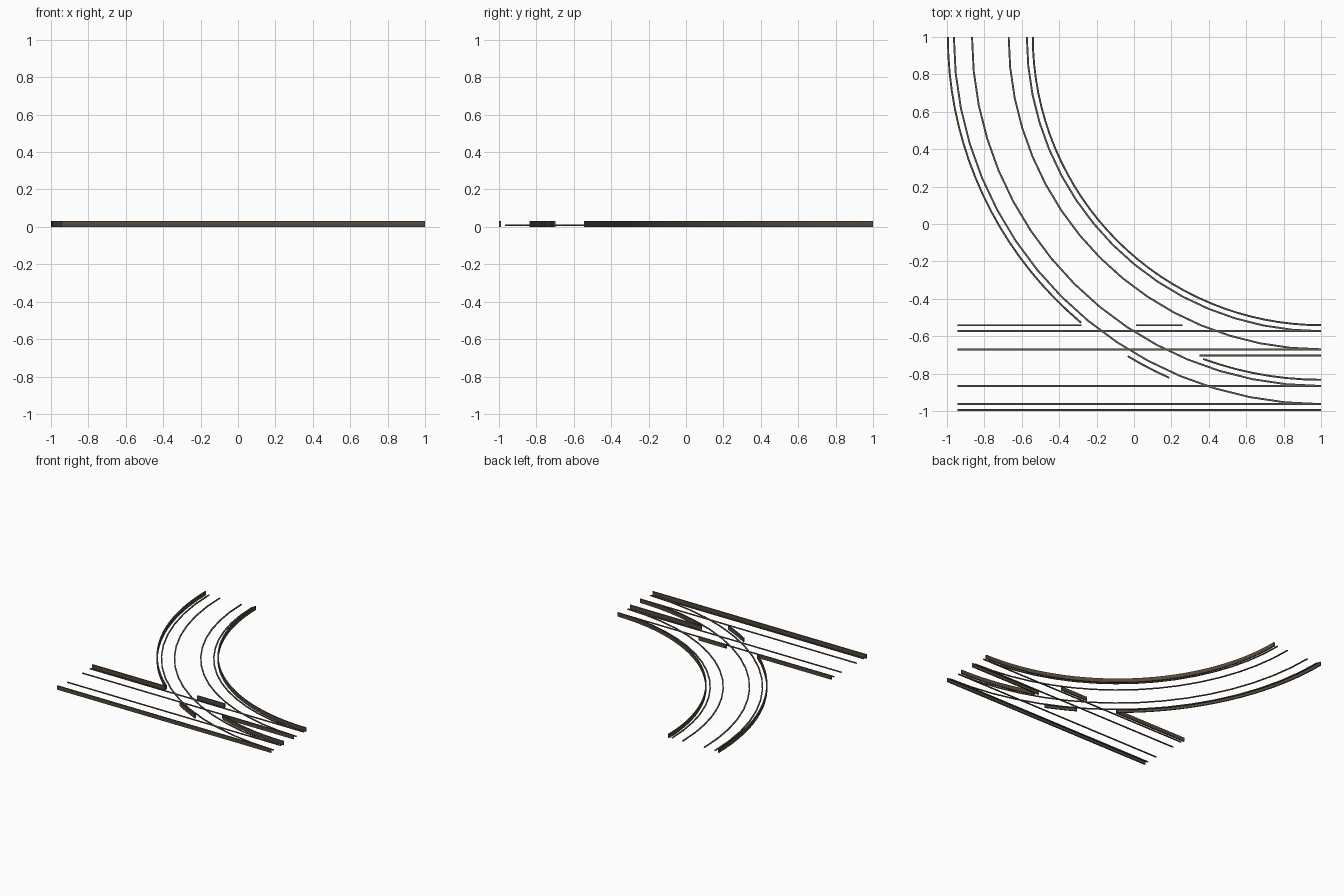
import bpy, bmesh, math

if "Cube" in bpy.data.objects:
    bpy.data.objects.remove(bpy.data.objects["Cube"])

def material(name, colour):
    m = bpy.data.materials.new(name)
    m.diffuse_color = (*colour, 1)
    m.use_nodes = True
    m.node_tree.nodes["Principled BSDF"].inputs["Base Color"].default_value = m.diffuse_color
    return m

WALL = material("dark brown", (0.092, 0.067, 0.046))
RAIL = material("brown grey", (0.12, 0.103, 0.09))
CX, CY = 1.0, 1.0          # centre of the curved lane

def sweep(name, path, normals, width, z0, z1, mat):
    """Sweep a rectangular section along a flat path."""
    bm = bmesh.new()
    rings = []
    for (x, y), (nx, ny) in zip(path, normals):
        rings.append([bm.verts.new((x + nx * s * width / 2, y + ny * s * width / 2, z))
                      for s, z in ((-1, z0), (1, z0), (1, z1), (-1, z1))])
    for a, b in zip(rings, rings[1:]):
        for i in range(4):
            j = (i + 1) % 4
            bm.faces.new((a[i], a[j], b[j], b[i]))
    bm.faces.new(rings[0])
    bm.faces.new(rings[-1][::-1])
    bmesh.ops.recalc_face_normals(bm, faces=bm.faces)
    me = bpy.data.meshes.new(name)
    bm.to_mesh(me)
    bm.free()
    me.materials.append(mat)
    bpy.context.collection.objects.link(bpy.data.objects.new(name, me))

def straight(name, y, x0, x1, width, z0, z1, mat):
    sweep(name, [(x0, y), (x1, y)], [(0, 1)] * 2, width, z0, z1, mat)

def arc(name, r, a0, a1, n, width, z0, z1, mat):
    angles = [math.radians(a0 + (a1 - a0) * i / n) for i in range(n + 1)]
    dirs = [(math.cos(a), math.sin(a)) for a in angles]
    sweep(name, [(CX + r * c, CY + r * s) for c, s in dirs], dirs, width, z0, z1, mat)

WALL_SIZE = (0.01, 0.0, 0.032, WALL)
RAIL_SIZE = (0.01, 0.006, 0.013, RAIL)

# rails: four straight and four curved
for k, y in enumerate((-0.573, -0.67, -0.866, -0.963)):
    straight(f"straight_rail_{k}", y, -0.945, 1, *RAIL_SIZE)
    arc(f"curved_rail_{k}", 1 - y, 180, 270, 16, *RAIL_SIZE)

# straight border walls, broken where the lanes cross
for k, (y, x0, x1) in enumerate(((-0.995, -0.945, 1), (-0.541, -0.945, -0.28),
                                 (-0.541, 0.01, 0.26), (-0.703, 0.35, 1))):
    straight(f"straight_wall_{k}", y, x0, x1, *WALL_SIZE)

# curved border walls
for k, (r, a0, a1, n) in enumerate(((1.541, 180, 270, 32), (1.995, 180, 230, 18),
                                    (1.995, 238.8, 246, 3), (1.833, 249.9, 270, 7))):
    arc(f"curved_wall_{k}", r, a0, a1, n, *WALL_SIZE)
